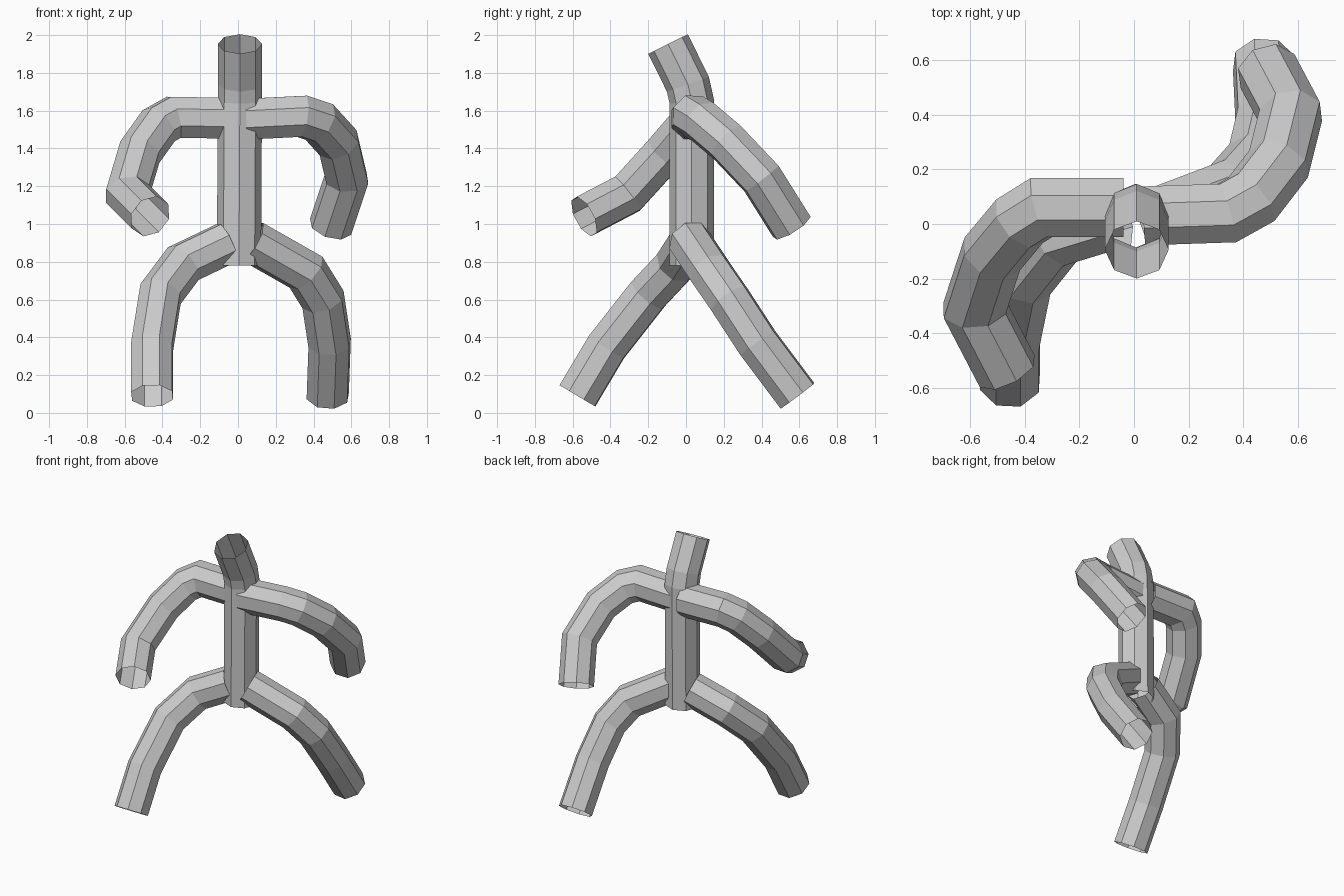
import bpy, bmesh
from math import cos, sin, pi
from mathutils import Vector

if "Cube" in bpy.data.objects:
    bpy.data.objects.remove(bpy.data.objects["Cube"])


def tube(name, path, radius=0.117, sides=8, phase=0.0):
    """Open-ended faceted tube swept along a path with mitred bends."""
    pts = [Vector(p) for p in path]
    segs = [(b - a).normalized() for a, b in zip(pts, pts[1:])]
    side = segs[0].orthogonal().normalized()
    if abs(segs[0].z) < 0.9:
        side = segs[0].cross(Vector((0, 0, 1))).normalized()
    bm = bmesh.new()
    rings = []
    for i, p in enumerate(pts):
        a, b = segs[max(i - 1, 0)], segs[min(i, len(segs) - 1)]
        up = a.cross(side).normalized()
        n = (a + b).normalized()
        ring = []
        for k in range(sides):
            t = 2 * pi * k / sides + phase
            off = (side * cos(t) + up * sin(t)) * radius
            # slide along the incoming segment onto the mitre plane
            off -= a * (off.dot(n) / a.dot(n))
            ring.append(bm.verts.new(p + off))
        rings.append(ring)
        side = a.rotation_difference(b) @ side
    for r, s in zip(rings, rings[1:]):
        for k in range(sides):
            j = (k + 1) % sides
            bm.faces.new((r[k], r[j], s[j], s[k]))
    mesh = bpy.data.meshes.new(name)
    bm.to_mesh(mesh)
    bm.free()
    obj = bpy.data.objects.new(name, mesh)
    bpy.context.collection.objects.link(obj)
    return obj


# torso with the neck leaning forward
tube("torso", [(0.005, 0.03, 0.78), (0.01, 0.03, 1.65),
               (0.01, 0.01, 1.74), (0.01, -0.095, 1.953)])

# arms: one swings back, one swings forward
tube("right_arm", [(0.04, 0.03, 1.555), (0.34, 0.04, 1.57), (0.43, 0.09, 1.54),
                   (0.53, 0.22, 1.43), (0.575, 0.40, 1.24), (0.49, 0.56, 0.985)],
     phase=pi / 8)
tube("left_arm", [(-0.04, 0.06, 1.56), (-0.34, 0.06, 1.565), (-0.42, 0.01, 1.52),
                  (-0.52, -0.11, 1.38), (-0.585, -0.31, 1.16), (-0.465, -0.54, 1.04)],
     phase=pi / 8)

# legs in mid-stride
tube("right_leg", [(0.07, 0.02, 0.91), (0.36, 0.13, 0.745), (0.45, 0.23, 0.60),
                   (0.485, 0.38, 0.37), (0.475, 0.59, 0.09)], phase=pi / 8)
tube("left_leg", [(-0.06, 0.02, 0.90), (-0.29, -0.05, 0.79), (-0.41, -0.20, 0.63),
                  (-0.455, -0.42, 0.35), (-0.455, -0.575, 0.09)], phase=pi / 8)
